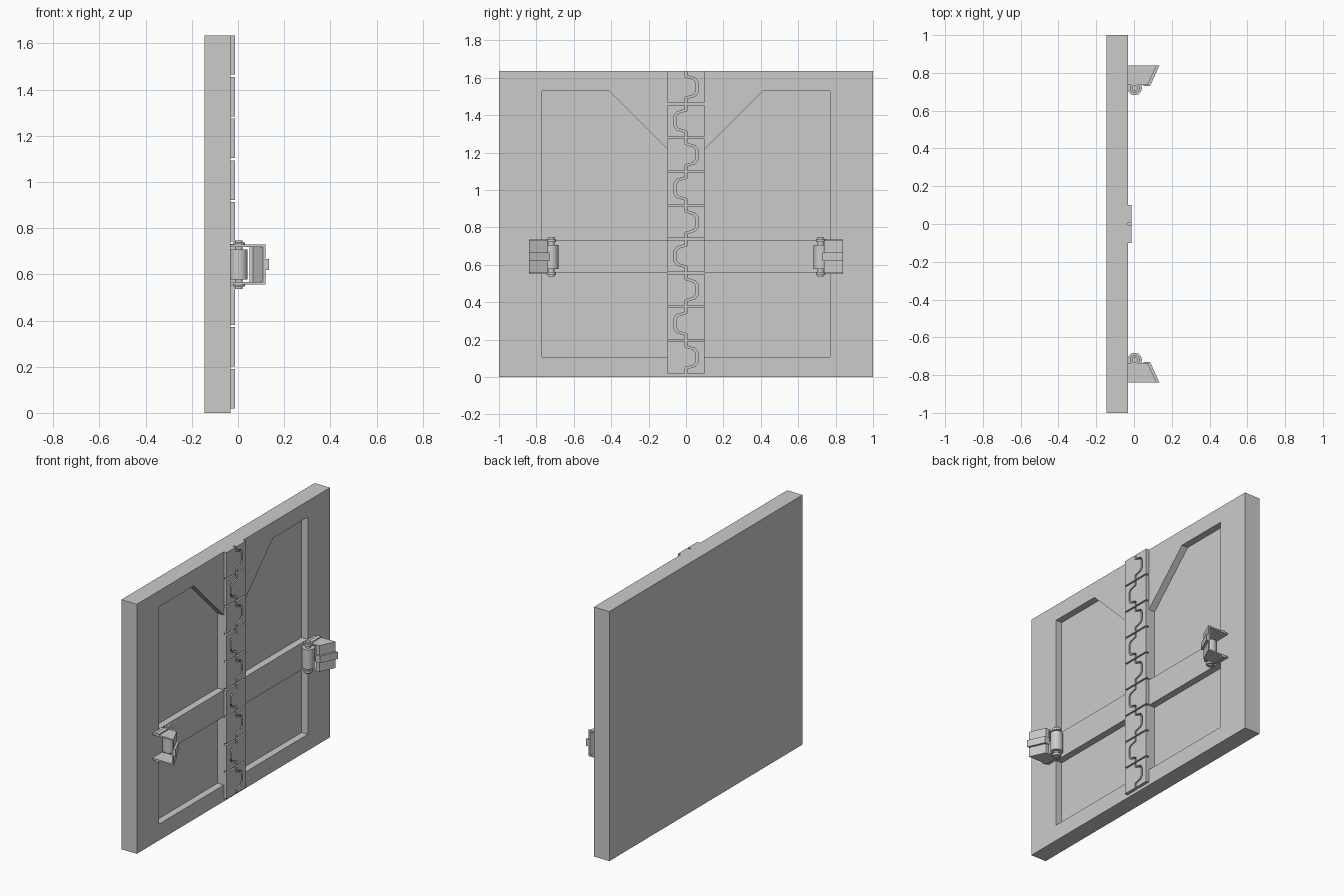
import bpy, bmesh
from mathutils import Vector

if "Cube" in bpy.data.objects:
    bpy.data.objects.remove(bpy.data.objects["Cube"])


def prism(name, pts, lo, hi, axis):
    """Extrude a profile: axis 'x' uses (y, z) points, axis 'z' uses (x, y) points."""
    place = (lambda p, t: (t, p[0], p[1])) if axis == 'x' else (lambda p, t: (p[0], p[1], t))
    bm = bmesh.new()
    a = [bm.verts.new(place(p, lo)) for p in pts]
    b = [bm.verts.new(place(p, hi)) for p in pts]
    bm.faces.new(a)
    bm.faces.new(b[::-1])
    n = len(pts)
    for i in range(n):
        bm.faces.new((a[i], a[(i + 1) % n], b[(i + 1) % n], b[i]))
    bmesh.ops.recalc_face_normals(bm, faces=bm.faces)
    me = bpy.data.meshes.new(name)
    bm.to_mesh(me)
    bm.free()
    ob = bpy.data.objects.new(name, me)
    bpy.context.collection.objects.link(ob)
    return ob


def cylinder(name, r, x, y, z0, z1, sides=24):
    bpy.ops.mesh.primitive_cylinder_add(vertices=sides, radius=r, depth=z1 - z0,
                                        location=(x, y, (z0 + z1) / 2))
    ob = bpy.context.object
    ob.name = name
    bpy.ops.object.shade_smooth_by_angle()
    return ob


def flip(pts, s):
    return [(x, y * s) for x, y in pts]


FACE, TOP = -0.033, 1.635

# Door slab with four sunken panels
slab = prism("door_slab", [(-1, 0), (1, 0), (1, TOP), (-1, TOP)], -0.145, FACE, 'x')
lower = [(0.1, 0.107), (0.77, 0.107), (0.77, 0.555), (0.1, 0.555)]
upper = [(0.1, 0.73), (0.77, 0.73), (0.77, 1.53), (0.41, 1.53), (0.1, 1.22)]
for s in (-1, 1):
    for panel in (lower, upper):
        cutter = prism("panel_cutter", [(y * s, z) for y, z in panel], FACE - 0.045, 0.1, 'x')
        mod = slab.modifiers.new("panel", 'BOOLEAN')
        mod.operation, mod.solver, mod.object = 'DIFFERENCE', 'EXACT', cutter
        bpy.context.view_layer.objects.active = slab
        bpy.ops.object.modifier_apply(modifier=mod.name)
        bpy.data.objects.remove(cutter)

# Central seam: nine pairs of interlocking plates, teeth alternating side to side
tooth = [(0, 0), (0, 0.16), (0.045, 0.24), (0.058, 0.35),
         (0.058, 0.65), (0.045, 0.76), (0, 0.84), (0, 1)]
pitch = (TOP - 0.02 + 0.01) / 9
for i in range(9):
    z0, h = 0.02 + i * pitch, pitch - 0.01
    s = 1 if i % 2 == 0 else -1
    for side, label in ((-1, "toothed"), (1, "socket")):
        line = []
        for k, (y, f) in enumerate(tooth):
            shift = 0.005 * side
            squeeze = 0.022 * side * (-1 if f > 0.5 else 1) if 0.1 < f < 0.9 else 0
            line.append(((y + shift) * s, z0 + (f - squeeze) * h))
        edge = 0.1 * side * s
        prism(f"seam_plate_{label}_{i}", line + [(edge, z0 + h), (edge, z0)],
              FACE - 0.002, -0.012, 'x')

# Hinged clasps, one on each side
cover = [(FACE, 0.84), (0.12, 0.84), (0.073, 0.737), (FACE, 0.737)]
front = [(0.05, 0.737), (0.073, 0.737), (0.12, 0.84), (0.108, 0.84), (0.066, 0.749), (0.05, 0.749)]
band = [(0.05, 0.745), (0.05, 0.73), (0.085, 0.73), (0.135, 0.84), (0.115, 0.84), (0.07, 0.745)]
strap = [(-0.01, 0.72), (0.016, 0.72), (0.016, 0.84), (-0.01, 0.84)]
ZC = 0.6425
for s, side in ((-1, "left"), (1, "right")):
    prism(f"clasp_front_{side}", flip(front, s), ZC - 0.083, ZC + 0.083, 'z')
    prism(f"clasp_band_{side}", flip(band, s), ZC - 0.023, ZC + 0.023, 'z')
    for e, end in ((-1, "bottom"), (1, "top")):
        z = sorted((ZC + e * 0.076, ZC + e * 0.086))
        prism(f"clasp_cheek_{end}_{side}", flip(cover, s), z[0], z[1], 'z')
        z = sorted((ZC + e * 0.084, ZC + e * 0.093))
        prism(f"clasp_strap_{end}_{side}", flip(strap, s), z[0], z[1], 'z')
        z = sorted((ZC + e * 0.08, ZC + e * 0.096))
        cylinder(f"hinge_collar_{end}_{side}", 0.026, 0.004, 0.72 * s, z[0], z[1])
    cylinder(f"hinge_barrel_{side}", 0.038, 0.004, 0.72 * s, ZC - 0.064, ZC + 0.064)
    cylinder(f"hinge_pin_{side}", 0.016, 0.004, 0.72 * s, ZC - 0.105, ZC + 0.105, 12)
